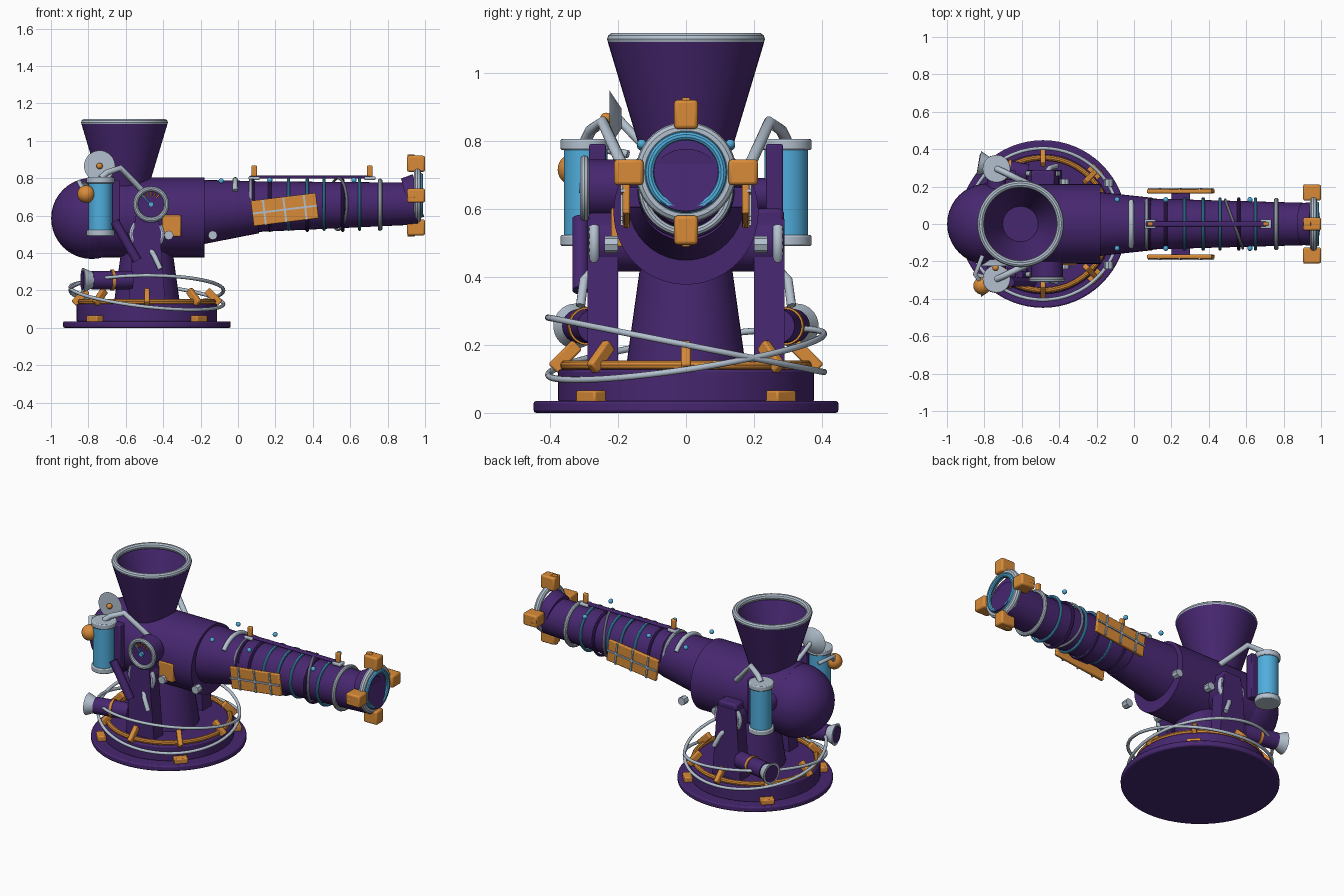
import bpy, math
from mathutils import Vector as V
from math import sin, cos, pi, radians

if "Cube" in bpy.data.objects:
    bpy.data.objects.remove(bpy.data.objects["Cube"])

def mat(name, c):
    m = bpy.data.materials.new(name)
    m.diffuse_color = (*c, 1)
    m.use_nodes = True
    m.node_tree.nodes["Principled BSDF"].inputs["Base Color"].default_value = m.diffuse_color
    return m

PURPLE = mat("purple_paint", (.062, .02, .16))
ORANGE = mat("orange_paint", (.69, .26, .04))
BLUE = mat("blue_glow", (.08, .42, .72))
GREY = mat("steel", (.45, .53, .62))
CX = -.487  # turntable axis

def finish(name, m, bevel=0):
    o = bpy.context.object
    o.name = name
    o.data.materials.append(m)
    if bevel:
        b = o.modifiers.new("bevel", 'BEVEL')
        b.width, b.segments = bevel, 2
    bpy.ops.object.shade_smooth_by_angle(angle=radians(35))
    return o

def rod(name, a, b, r1, m, r2=None, n=40, bevel=0):
    a, b = V(a), V(b)
    d = b - a
    bpy.ops.mesh.primitive_cone_add(vertices=n, radius1=r1, radius2=r1 if r2 is None else r2,
        depth=d.length, location=(a + b) / 2, rotation=d.to_track_quat('Z', 'Y').to_euler())
    return finish(name, m, bevel)

def box(name, c, s, m, rot=(0, 0, 0), bevel=.006):
    bpy.ops.mesh.primitive_cube_add(size=1, location=c, rotation=rot)
    bpy.context.object.scale = s
    bpy.ops.object.transform_apply(location=False, rotation=False, scale=True)
    return finish(name, m, bevel)

def ring(name, c, R, r, m, rot=(0, 0, 0)):
    bpy.ops.mesh.primitive_torus_add(location=c, rotation=rot, major_radius=R, minor_radius=r,
                                     major_segments=48, minor_segments=10)
    return finish(name, m)

def ball(name, c, r, m):
    bpy.ops.mesh.primitive_uv_sphere_add(segments=40, ring_count=20, radius=r, location=c)
    return finish(name, m)

def pipe(name, pts, r, m, closed=False):
    cu = bpy.data.curves.new(name, 'CURVE')
    cu.dimensions, cu.bevel_depth, cu.bevel_resolution = '3D', r, 3
    cu.use_fill_caps = True
    s = cu.splines.new('POLY')
    s.points.add(len(pts) - 1)
    for p, q in zip(s.points, pts):
        p.co = (*q, 1)
    s.use_cyclic_u, s.use_smooth = closed, True
    cu.materials.append(m)
    o = bpy.data.objects.new(name, cu)
    bpy.context.collection.objects.link(o)
    return o

def lathe(name, c, prof, m, n=48):
    # closed profile of (radius, z) turned about z
    vs = [(r * cos(2*pi*i/n), r * sin(2*pi*i/n), z) for i in range(n) for r, z in prof]
    k = len(prof)
    fs = [(i*k + j, (i+1) % n*k + j, (i+1) % n*k + (j+1) % k, i*k + (j+1) % k)
          for i in range(n) for j in range(k)]
    me = bpy.data.meshes.new(name)
    me.from_pydata(vs, [], fs)
    o = bpy.data.objects.new(name, me)
    bpy.context.collection.objects.link(o)
    o.location = c
    bpy.context.view_layer.objects.active = o
    bpy.ops.object.select_all(action='DESELECT')
    o.select_set(True)
    return finish(name, m)

XR = (0, pi/2, 0)   # ring facing x
YR = (pi/2, 0, 0)   # ring facing y

# turntable base
rod("base_disc", (CX, 0, 0), (CX, 0, .035), .448, PURPLE, n=64, bevel=.008)
rod("base_drum", (CX, 0, .03), (CX, 0, .128), .376, PURPLE, n=64, bevel=.008)
ring("base_ring", (CX, 0, .14), .355, .015, ORANGE)
for i in range(8):
    a = i * pi/4
    box("ring_clip", (CX + .355*cos(a), .355*sin(a), .165), (.04, .028, .1), ORANGE, (0, -pi/4, a))
for i in range(4):
    a = pi/4 + i * pi/2
    box("base_lug", (CX + .39*cos(a), .39*sin(a), .048), (.06, .08, .035), ORANGE, (0, 0, a))

# two slanted cables around the base
for z0, ca, sa in ((.2, 0, -.08), (.172, -.045, .06)):
    pipe("base_cable", [(CX + .41*cos(t), .405*sin(t), z0 + ca*cos(t) + sa*sin(t))
         for t in (i*2*pi/64 for i in range(64))], .0095, GREY, True)

# pedestal
rod("pedestal", (CX, 0, .12), (CX, 0, .5), .178, PURPLE, .125)

# body and barrel
ball("rear_dome", (-.782, 0, .585), .217, PURPLE)
rod("main_body", (-.782, 0, .59), (-.18, 0, .59), .213, PURPLE, n=56)
rod("barrel_root", (-.25, 0, .615), (.1, 0, .645), .178, PURPLE, .14)
rod("barrel", (.05, 0, .647), (.96, 0, .664), .137, PURPLE, .112)
for x in (.08, .17, .37, .56):
    ring("barrel_rib", (x, 0, .655), .134, .009, PURPLE, XR)
for x in (.27, .37, .46, .65):
    ring("barrel_blue_band", (x, 0, .66), .133, .009, BLUE, XR)
for x in (.07, .76):
    ring("barrel_steel_band", (x, 0, .658), .127, .013, GREY, XR)
ring("loose_steel_band", (.535, 0, .662), .138, .007, GREY, (0, pi/2, radians(20)))
pipe("root_clasp", [(-.015, .155*sin(t), .637 + .155*cos(t)) for t in (-.9 + i*.15 for i in range(13))], .014, GREY)

# muzzle
MZ = .707
rod("muzzle_collar", (.9, 0, .69), (.965, 0, MZ), .112, PURPLE, .118)
ring("muzzle_steel_ring", (.96, 0, MZ), .128, .02, GREY, XR)
ring("muzzle_blue_ring", (.978, 0, MZ), .107, .013, BLUE, XR)
for i in range(4):
    a = i * pi/2
    y, z = sin(a), cos(a)
    box("muzzle_block", (.952, .168*y, MZ + .17*z), (.096, .07 if not i % 2 else .086, .086 if not i % 2 else .076), ORANGE, bevel=.01)
    box("muzzle_block_tab", (.925, .2*y, MZ + .207*z), (.04, .024, .024), ORANGE, bevel=.004)

# sight rail
box("sight_rail", (.385, 0, .805), (.65, .028, .016), PURPLE)
for x in (.087, .705):
    box("sight_post", (x, 0, .835), (.03, .022, .065), ORANGE)
    box("sight_foot", (x, 0, .8), (.06, .05, .02), GREY)

# hopper
lathe("hopper", (-.607, 0, 0), [(.125, .74), (.23, 1.09), (.215, 1.1), (.095, .83), (.001, .83), (.001, .74)], PURPLE)
ring("hopper_rim", (-.607, 0, 1.098), .213, .019, GREY)

for s in (-1, 1):
    # yoke arm, tapered plate
    rod("arm_hub", (CX, s*.13, .5), (CX, s*.285, .5), .085, PURPLE)
    o = box("yoke_arm", (CX, s*.245, .34), (.2, .09, .46), PURPLE, bevel=0)
    for v in o.data.vertices:
        if v.co.z > 0:
            v.co.x *= .65
    box("arm_cap", (CX, s*.245, .56), (.13, .085, .08), PURPLE, bevel=.012)
    # hook-shaped steel handle at the pivot
    pipe("pivot_hook", [(CX + .08*cos(t), s*.27, .5 + .08*sin(t)) for t in (2.4 + i*.25 for i in range(19))], .016, GREY)
    pipe("hook_tail", [(-.47, s*.27, .42), (-.45, s*.3, .39), (-.415, s*.31, .315)], .014, GREY)
    # canister with caps and feed pipe
    cx, cy = -.735, s*.295
    rod("canister", (cx, cy, .51), (cx, cy, .78), .064, BLUE)
    for z in (.49, .772):
        rod("canister_cap", (cx, cy, z), (cx, cy, z + .033), .074, GREY, bevel=.006)
    rod("canister_mount", (cx, s*.15, .64), (cx, s*.26, .64), .05, PURPLE)
    box("canister_bracket", (-.655, s*.26, .65), (.05, .05, .28), PURPLE)
    pipe("feed_pipe", [(cx, cy, .8), (-.70, s*.28, .83), (-.63, s*.245, .855), (-.48, s*.175, .70)], .017, GREY)
    # exhaust horn
    rod("horn_tube", (-.57, s*.27, .255), (-.78, s*.315, .255), .05, PURPLE)
    rod("horn_band", (-.665, s*.29, .255), (-.68, s*.2935, .255), .056, ORANGE)
    rod("horn_flare", (-.775, s*.314, .255), (-.83, s*.325, .255), .042, GREY, .066)
    rod("horn_mouth", (-.829, s*.325, .255), (-.832, s*.3255, .255), .052, PURPLE)
    # side panel with bars
    t = radians(-7)
    px, pz = .25, .632
    box("side_panel", (px, s*.175, pz), (.35, .022, .137), ORANGE, (0, t, 0))
    box("panel_mount", (px, s*.15, pz), (.1, .05, .06), PURPLE)
    box("panel_bar_long", (px, s*.187, pz), (.35, .012, .01), GREY, (0, t, 0), 0)
    for d in (-.11, 0, .11):
        box("panel_bar", (px + d*cos(t), s*.187, pz - d*sin(t)), (.01, .012, .137), GREY, (0, t, 0), 0)
    # bolts and studs
    for x in (-.37, -.135):
        rod("bolt", (x, s*.2, .495), (x, s*.24, .495), .025, GREY, n=8)
    for x in (-.09, .17, .62):
        ball("blue_stud", (x, s*.13, .79 if x > -.05 else .785), .014, BLUE)

# gauge on the near side
rod("gauge_body", (-.465, -.2, .66), (-.465, -.298, .66), .085, PURPLE)
ring("gauge_rim", (-.465, -.298, .66), .083, .014, GREY, YR)
rod("gauge_pin", (-.465, -.295, .66), (-.465, -.315, .66), .014, BLUE)
pipe("gauge_needle", [(-.465, -.305, .66), (-.515, -.305, .71)], .004, BLUE)
for i in range(5):
    a = radians(50 + i*20)
    pipe("gauge_tick", [(-.465 + r*cos(a), -.301, .66 + r*sin(a)) for r in (.045, .066)], .004, ORANGE)

# piston struts on the near side
rod("strut_upper", (-.66, -.31, .57), (-.54, -.31, .36), .024, PURPLE)
rod("strut_lower", (-.61, -.27, .5), (-.49, -.27, .3), .02, PURPLE)

# dish, orange lamp and side box
rod("dish", (-.74, -.225, .865), (-.74, -.19, .865), .083, GREY, .03)
rod("dish_stalk", (-.74, -.2, .865), (-.7, -.1, .76), .013, GREY)
ball("dish_tip", (-.74, -.235, .865), .017, ORANGE)
ball("side_lamp", (-.812, -.33, .715), .047, ORANGE)
pipe("lamp_arm", [(-.81, -.32, .71), (-.85, -.27, .78), (-.81, -.17, .76)], .012, GREY)
box("side_box", (-.355, -.2, .545), (.1, .04, .115), ORANGE)
